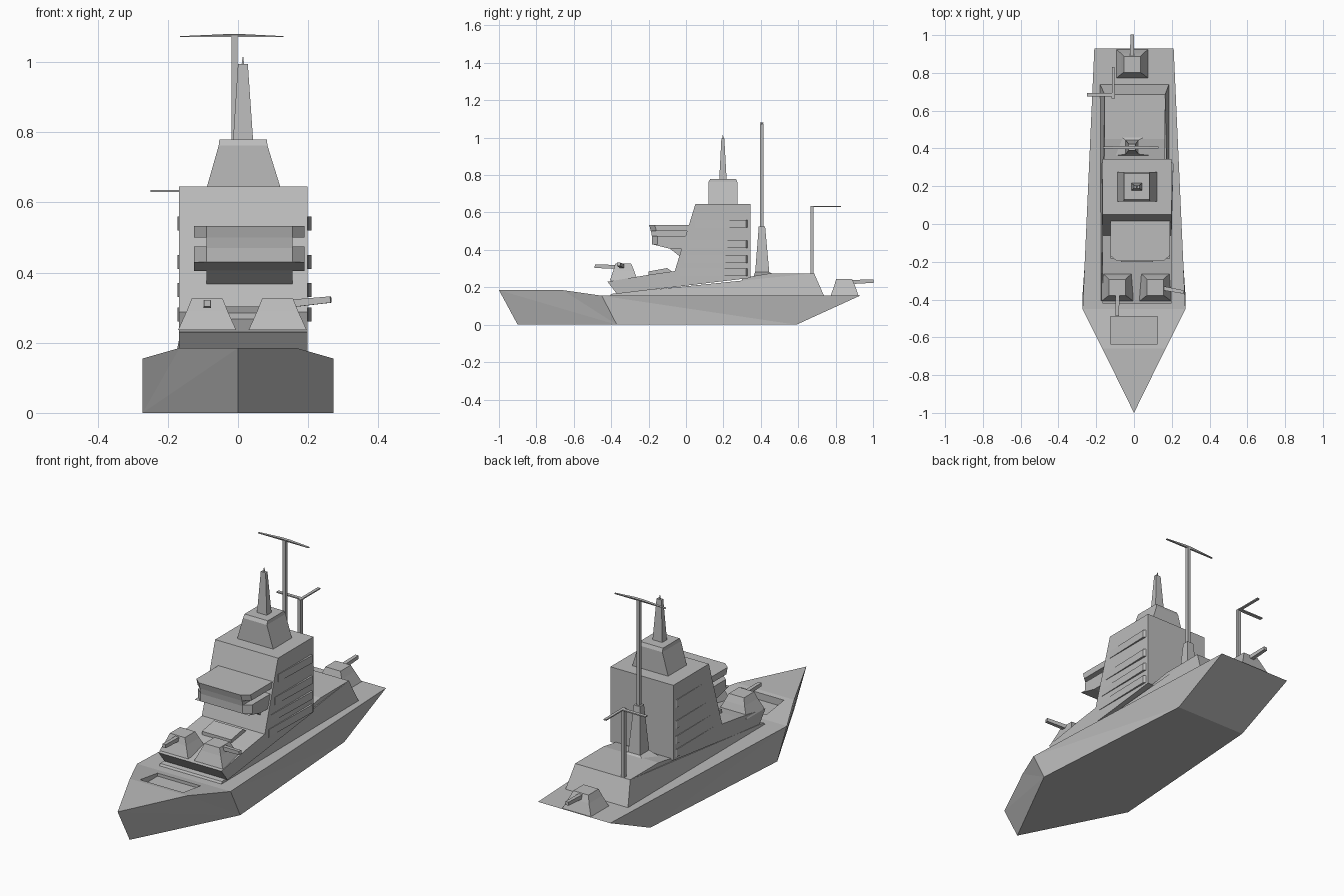
import bpy, bmesh
from mathutils import Vector

if "Cube" in bpy.data.objects:
    bpy.data.objects.remove(bpy.data.objects["Cube"], do_unlink=True)

# One navy-style paint for the whole ship
paint = bpy.data.materials.new("ship grey")
paint.use_nodes = True
colour = (0.5, 0.5, 0.5, 1)
paint.diffuse_color = colour
paint.node_tree.nodes["Principled BSDF"].inputs["Base Color"].default_value = colour


def make(name, verts, faces):
    bm = bmesh.new()
    vs = [bm.verts.new(v) for v in verts]
    for f in faces:
        bm.faces.new([vs[i] for i in f])
    bmesh.ops.recalc_face_normals(bm, faces=bm.faces[:])
    me = bpy.data.meshes.new(name)
    bm.to_mesh(me)
    bm.free()
    me.materials.append(paint)
    ob = bpy.data.objects.new(name, me)
    bpy.context.collection.objects.link(ob)
    return ob


def loft(name, rings):
    """Skin a stack of equal-length rings and cap both ends."""
    n = len(rings[0])
    faces = [range(n), range((len(rings) - 1) * n, len(rings) * n)]
    for r in range(len(rings) - 1):
        for i in range(n):
            j = (i + 1) % n
            faces.append([r * n + i, r * n + j, (r + 1) * n + j, (r + 1) * n + i])
    return make(name, [p for ring in rings for p in ring], faces)


def rect(x0, x1, y0, y1, z):
    return [(x0, y0, z), (x1, y0, z), (x1, y1, z), (x0, y1, z)]


def stack(name, *levels):
    return loft(name, [rect(*lv) for lv in levels])


def box(name, x0, x1, y0, y1, z0, z1):
    return stack(name, (x0, x1, y0, y1, z0), (x0, x1, y0, y1, z1))


def prism(name, profile, x0, x1):
    return loft(name, [[(x, y, z) for y, z in profile] for x in (x0, x1)])


# Hull: mirrored deck and keel outlines
deck = [(0, -1, .185), (.167, -.66, .185), (.272, -.45, .155), (.21, .93, .155)]
keel = [(0, -.9, 0), (.272, -.37, 0), (.205, .59, 0)]
half = deck + keel
verts = half + [(-x, y, z) for x, y, z in half]
side = [(0, 4, 5), (0, 5, 1), (1, 5, 2), (2, 5, 6), (2, 6, 3)]
port = {0: 0, 4: 4}
faces = side + [tuple(port.get(i, i + 7) for i in f) for f in side]
faces += [(0, 1, 8), (1, 2, 9, 8), (2, 3, 10, 9), (3, 6, 13, 10), (6, 5, 12, 13), (5, 4, 12)]
hull = make("hull", verts, faces)
bm = bmesh.new()
bm.from_mesh(hull.data)
bmesh.ops.delete(bm, geom=[v for v in bm.verts if not v.link_faces], context='VERTS')
bm.to_mesh(hull.data)
bm.free()

# Sunken hatch in the foredeck
cutter = box("hatch_cutter", -.125, .125, -.635, -.49, .145, .3)
cutter.hide_render = True
cut = hull.modifiers.new("hatch", 'BOOLEAN')
cut.object, cut.operation, cut.solver = cutter, 'DIFFERENCE', 'EXACT'
bpy.context.view_layer.objects.active = hull
bpy.ops.object.modifier_apply(modifier=cut.name)
bpy.data.objects.remove(cutter, do_unlink=True)

# Lower deckhouse: wedge rising aft, with leaning sides and stern
loft("lower_deckhouse", [
    [(-.175, -.41, .15), (.19, -.41, .15), (.185, .74, .15), (-.18, .74, .15)],
    [(-.172, -.40, .165), (.187, -.40, .165), (.165, .685, .275), (-.155, .685, .275)]])
prism("aft_deck", [(.3, .2), (.3, .25), (.45, .275), (.685, .275), (.685, .2)], -.155, .165)

# Main tower with the raised gun platform
prism("main_tower", [(-.42, .23), (-.37, .165), (.345, .25), (.345, .645), (.05, .645),
                     (-.06, .287), (-.2, .267)], -.168, .198)
prism("platform_hatch", [(-.2, .26), (-.2, .285), (-.1, .303), (-.07, .28)], -.07, .1)

# Side louvres, flaring towards the stern
for k, (z, y0) in enumerate([(.54, .05), (.43, .02), (.35, -.01), (.28, -.03)]):
    for label, wall, out in (("left", .196, .013), ("right", -.166, -.006)):
        x1 = wall + out
        loft(f"{label}_louvre_{k + 1}", [
            [(wall, y0, z - .02), (wall, .33, z - .02), (wall, .33, z + .02), (wall, y0, z + .02)],
            [(wall + out * .3, y0, z - .02), (x1, .32, z - .02),
             (x1, .32, z + .02), (wall + out * .3, y0, z + .02)]])


# Bridge: roof and wing slabs with chamfered corners, around a narrower core
def slab(name, z0, z1, front0, front1):
    rings = []
    for z, f in ((z0, front0), (z1, front1)):
        rings.append([(-.125, .04, z), (-.125, f + .03, z), (-.09, f, z),
                      (.155, f, z), (.19, f + .03, z), (.19, .04, z)])
    loft(name, rings)


slab("bridge_roof", .5, .533, -.188, -.197)
slab("bridge_wings", .43, .475, -.182, -.182)
prism("bridge_core", [(-.182, .47), (-.188, .505), (.04, .505), (.04, .47)], -.09, .155)
prism("bridge_underside", [(-.182, .43), (-.08, .405), (.03, .405), (.03, .43)], -.125, .19)
prism("bridge_support", [(-.09, .41), (-.02, .355), (.03, .355), (.03, .41)], -.09, .155)

# Sensor house and tapered top mast
stack("sensor_house", (-.09, .122, .12, .275, .64), (-.055, .084, .12, .275, .762),
      (-.053, .082, .13, .267, .78))
stack("top_mast", (-.014, .043, .178, .217, .778), (.0, .028, .189, .205, .995))
stack("mast_needle", (.01, .018, .193, .201, .99), (.013, .015, .196, .198, 1.015))

# Tall pole on its flared pedestal, with a thin swept crossbar
stack("pole_pedestal", (-.11, .11, .36, .49, .255), (-.045, .025, .37, .445, .282),
      (-.028, .008, .389, .423, .525))
box("tall_pole", -.019, -.001, .396, .414, .5, 1.076)
loft("crossbar", [rect(-.165, .13, .4, .41, 1.071), rect(-.165, .13, .4, .41, 1.074),
                  rect(-.03, .01, .396, .414, 1.08)])

# Aft aerial: pole with two arms
box("aft_pole", -.119, -.101, .665, .683, .26, .635)
stack("aft_side_arm", (-.25, -.101, .676, .694, .63), (-.25, -.101, .676, .694, .636))
stack("aft_stern_arm", (-.117, -.102, .67, .83, .63), (-.117, -.102, .67, .83, .636))


# Gun turrets: two-step tapered housing and a slim barrel
def turret(name, cx, cy, z, aim):
    w = .083
    stack(name, (cx - w, cx + w, cy - w * .9, cy + w * .9, z),
          (cx - .058, cx + .058, cy - .055, cy + .055, z + .055),
          (cx - .044, cx + .044, cy - .045, cy + .04, z + .09))
    d = Vector(aim).normalized()
    s = d.cross(Vector((0, 0, 1))).normalized()
    u = s.cross(d)
    base = Vector((cx, cy, z + .072))
    rings = []
    for dist, r in ((.03, .011), (.155, .009)):
        c = base + d * dist
        rings.append([c + s * r + u * r, c - s * r + u * r, c - s * r - u * r, c + s * r - u * r])
    loft(name + "_barrel", rings)


turret("fore_right_turret", -.088, -.333, .236, (0, -1, .03))
turret("fore_left_turret", .113, -.333, .236, (1, -.18, .1))
turret("aft_turret", -.01, .848, .155, (0, 1, .04))
